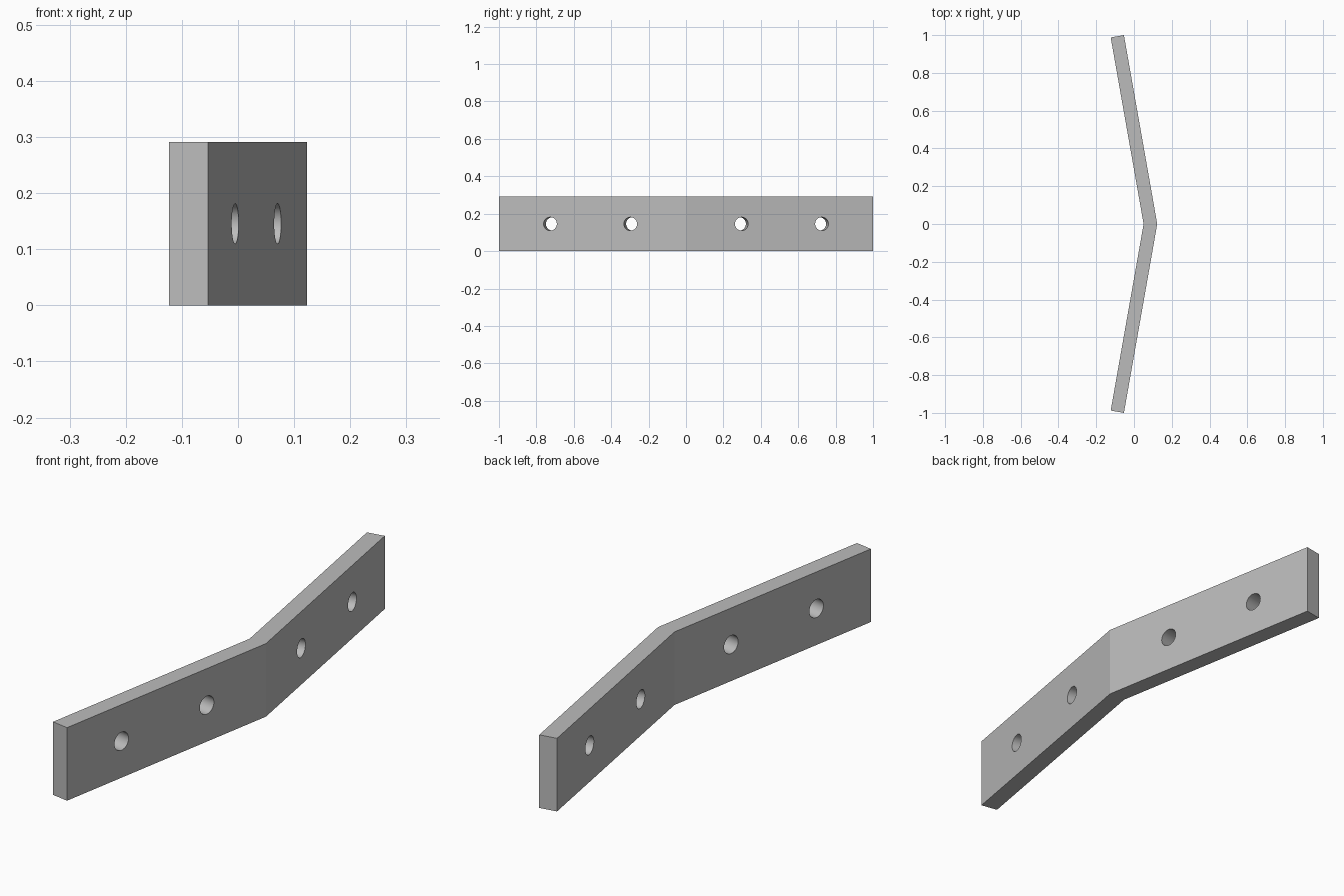
import bpy, bmesh, math
from mathutils import Matrix, Vector

cube = bpy.data.objects.get("Cube")
if cube:
    bpy.data.objects.remove(cube, do_unlink=True)

BEND = math.radians(10)
HEIGHT = 0.291
THICK = 0.071
APEX = 0.123            # outer corner of the bend
HOLE_RADIUS = 0.036
HOLE_OFFSETS = (0.297, 0.726)

grey = bpy.data.materials.new("steel grey")
grey.use_nodes = True
COLOUR = (0.5, 0.5, 0.5, 1)
grey.diffuse_color = COLOUR
grey.node_tree.nodes["Principled BSDF"].inputs["Base Color"].default_value = COLOUR


def make_object(name, bm):
    mesh = bpy.data.meshes.new(name)
    bmesh.ops.recalc_face_normals(bm, faces=bm.faces)
    bm.to_mesh(mesh)
    bm.free()
    mesh.materials.append(grey)
    obj = bpy.data.objects.new(name, mesh)
    bpy.context.collection.objects.link(obj)
    return obj


def outer_point(y):
    return Vector((APEX - abs(y) * math.tan(BEND), y))


# Bent flat bar: chevron profile extruded upwards
step = Vector((THICK * math.cos(BEND), THICK * math.sin(BEND)))
near, far = outer_point(-1), outer_point(1)
inner_apex = Vector((APEX - THICK / math.cos(BEND), 0))
profile = [near, outer_point(0), far, far - step, inner_apex,
           near + Vector((-step.x, step.y))]
bm = bmesh.new()
face = bm.faces.new([bm.verts.new((p.x, p.y, 0)) for p in profile])
top = bmesh.ops.extrude_face_region(bm, geom=[face])["geom"]
bmesh.ops.translate(bm, vec=(0, 0, HEIGHT),
                    verts=[v for v in top if isinstance(v, bmesh.types.BMVert)])
bar = make_object("bent_bar", bm)

# Bolt holes, drilled square to each arm
bm = bmesh.new()
for side in (-1, 1):
    turn = Matrix.Rotation(side * BEND, 4, 'Z') @ Matrix.Rotation(math.pi / 2, 4, 'Y')
    for offset in HOLE_OFFSETS:
        p = outer_point(side * offset)
        place = Matrix.Translation((p.x, p.y, HEIGHT / 2)) @ turn
        bmesh.ops.create_cone(bm, cap_ends=True, segments=32, radius1=HOLE_RADIUS,
                              radius2=HOLE_RADIUS, depth=THICK * 4, matrix=place)
cutter = make_object("hole_cutter", bm)
cutter.hide_render = True

drill = bar.modifiers.new("bolt holes", 'BOOLEAN')
drill.operation = 'DIFFERENCE'
drill.solver = 'EXACT'
drill.object = cutter
bpy.ops.object.select_all(action='DESELECT')
bpy.context.view_layer.objects.active = bar
bar.select_set(True)
bpy.ops.object.modifier_apply(modifier=drill.name)
bpy.data.objects.remove(cutter, do_unlink=True)

# Round hole walls, crisp flat faces
bpy.ops.object.shade_smooth_by_angle(angle=math.radians(15))
